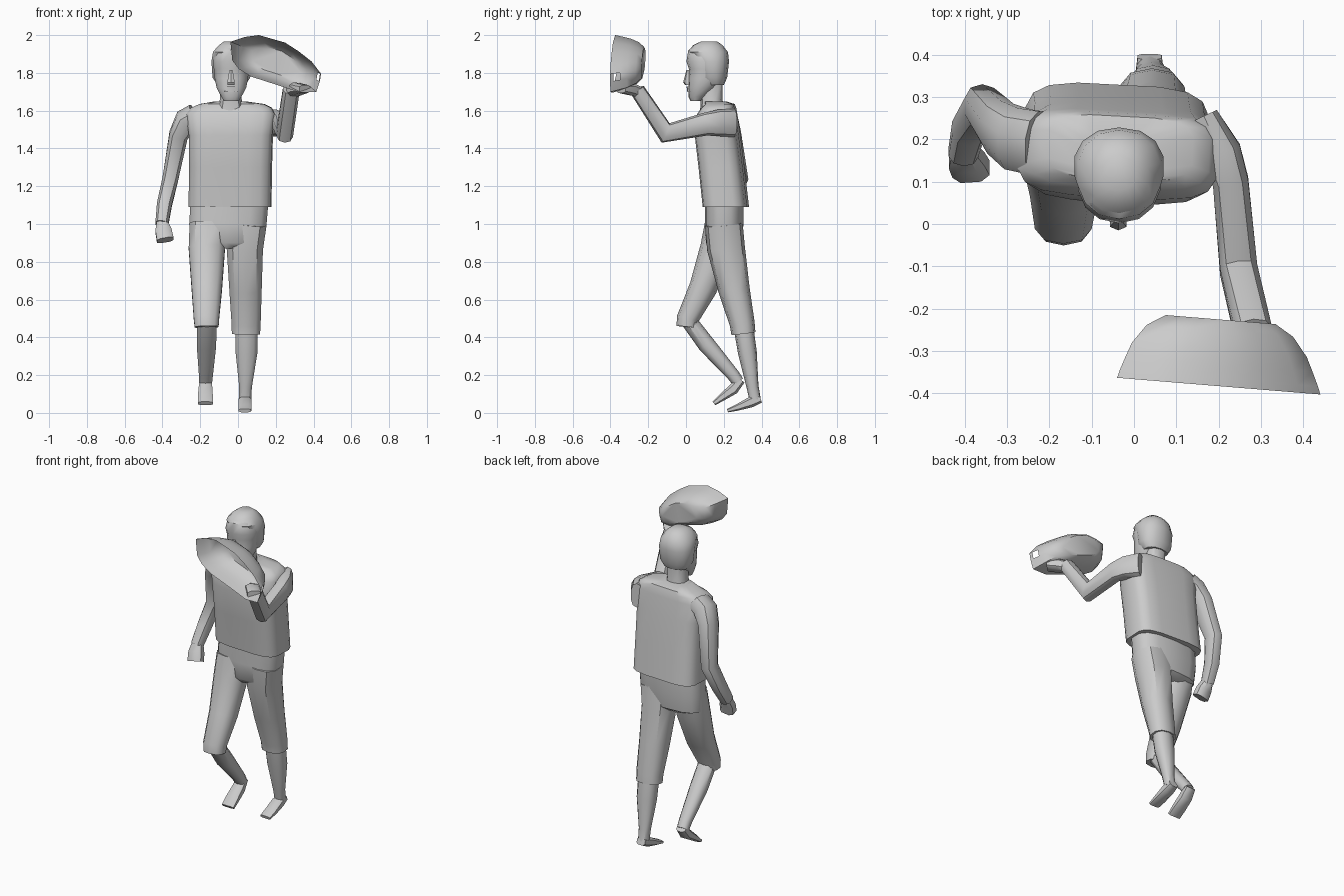
import bpy, bmesh, math
from mathutils import Vector


def finish(bm, name, angle=40, fix=True):
    if fix:
        bmesh.ops.recalc_face_normals(bm, faces=bm.faces)
    me = bpy.data.meshes.new(name)
    bm.to_mesh(me)
    bm.free()
    ob = bpy.data.objects.new(name, me)
    bpy.context.collection.objects.link(ob)
    bpy.ops.object.select_all(action='DESELECT')
    ob.select_set(True)
    bpy.context.view_layer.objects.active = ob
    bpy.ops.object.shade_smooth_by_angle(angle=math.radians(angle))
    return ob


def bridge(bm, rings):
    for r0, r1 in zip(rings, rings[1:]):
        n = len(r0)
        for i in range(n):
            bm.faces.new((r0[i], r0[(i + 1) % n], r1[(i + 1) % n], r1[i]))


def power(v, p):
    return math.copysign(abs(v) ** (2 / p), v)


def tube(name, stations, n=10, p=2.4, flat=False, yaw=0, angle=40):
    """Loft through (x, y, z, half width, half depth); flat keeps the rings horizontal."""
    pts = [Vector(s[:3]) for s in stations]
    bm = bmesh.new()
    rings = []
    for i, s in enumerate(stations):
        a = (pts[i] - pts[max(i - 1, 0)]).normalized()
        b = (pts[min(i + 1, len(pts) - 1)] - pts[i]).normalized()
        t = (a + b).normalized()
        miter = 1 / max(0.6, t.dot(b if b.length else a))
        if flat:
            u, miter = Vector((math.cos(yaw), math.sin(yaw), 0)), 1
            v = Vector((-u.y, u.x, 0))
        else:
            u = Vector((1, 0, 0))
            u = (u - t * t.dot(u)).normalized()
            v = t.cross(u)
        ring = []
        for k in range(n):
            w = 2 * math.pi * (k + 0.5) / n
            ring.append(bm.verts.new(pts[i] + u * s[3] * power(math.cos(w), p)
                                     + v * s[4] * miter * power(math.sin(w), p)))
        rings.append(ring)
    bridge(bm, rings)
    bm.faces.new(rings[0])
    bm.faces.new(rings[-1])
    return finish(bm, name, angle)


def box_rings(rows):
    """Rows of (z, x0, x1, y0, y1) as tube stations."""
    return [((x0 + x1) / 2, (y0 + y1) / 2, z, (x1 - x0) / 2, (y1 - y0) / 2)
            for z, x0, x1, y0, y1 in rows]


# head, hair and neck
tube("head", box_rings([
    (1.65, -0.075, 0.005, 0.025, 0.075), (1.675, -0.09, 0.02, 0.012, 0.11),
    (1.72, -0.115, 0.045, 0.012, 0.16), (1.77, -0.125, 0.055, 0.012, 0.20),
    (1.82, -0.13, 0.06, 0.016, 0.21), (1.86, -0.135, 0.065, 0.002, 0.215),
    (1.92, -0.12, 0.05, 0.012, 0.20), (1.95, -0.09, 0.02, 0.05, 0.17)]),
    n=14, p=2.2, flat=True)
tube("hair", box_rings([
    (1.735, -0.11, 0.04, 0.10, 0.20), (1.775, -0.137, 0.067, 0.065, 0.218),
    (1.86, -0.143, 0.072, 0.045, 0.228), (1.91, -0.135, 0.065, 0.012, 0.222),
    (1.945, -0.105, 0.035, 0.035, 0.195), (1.967, -0.075, 0.005, 0.08, 0.165)]),
    n=14, p=2.2, flat=True)
tube("neck", [(-0.038, 0.14, 1.60, 0.075, 0.065), (-0.038, 0.135, 1.66, 0.06, 0.058),
              (-0.038, 0.13, 1.77, 0.06, 0.065)], flat=True)
tube("nose", [(-0.037, 0.008, 1.735, 0.02, 0.012), (-0.037, 0.004, 1.75, 0.022, 0.019),
              (-0.037, 0.012, 1.815, 0.01, 0.01)], n=6, flat=True)
tube("moustache", [(-0.037, 0.016, 1.70, 0.04, 0.010), (-0.037, 0.014, 1.728, 0.024, 0.012)],
     n=8, flat=True)

# torso
tube("vest", box_rings([
    (1.09, -0.262, 0.177, 0.092, 0.33), (1.30, -0.258, 0.18, 0.07, 0.306),
    (1.47, -0.26, 0.185, 0.05, 0.285), (1.58, -0.275, 0.20, 0.062, 0.268),
    (1.615, -0.25, 0.18, 0.085, 0.262), (1.635, -0.205, 0.14, 0.105, 0.255),
    (1.648, -0.13, 0.05, 0.10, 0.215)]), n=16, p=4, flat=True, yaw=math.radians(-3))

# breeches
tube("breeches_seat", box_rings([
    (1.12, -0.255, 0.165, 0.10, 0.305), (1.0, -0.262, 0.155, 0.102, 0.305),
    (0.90, -0.255, 0.13, 0.105, 0.29), (0.87, -0.17, 0.05, 0.13, 0.25)]),
    n=14, p=2.8, flat=True)
tube("breeches_leg_front", [
    (-0.162, 0.19, 1.0, 0.098, 0.09), (-0.165, 0.165, 0.87, 0.1, 0.09),
    (-0.165, 0.09, 0.66, 0.084, 0.074), (-0.167, 0.01, 0.50, 0.07, 0.058),
    (-0.166, 0.005, 0.455, 0.066, 0.056)])
tube("breeches_leg_rear", [
    (0.05, 0.20, 1.0, 0.105, 0.1), (0.036, 0.212, 0.87, 0.1, 0.1),
    (0.04, 0.255, 0.65, 0.089, 0.083), (0.043, 0.298, 0.47, 0.08, 0.066),
    (0.042, 0.304, 0.42, 0.078, 0.064)])

# shins and feet
tube("shin_front", [(-0.165, 0.02, 0.48, 0.055, 0.042), (-0.167, 0.11, 0.36, 0.053, 0.046),
                    (-0.17, 0.25, 0.20, 0.038, 0.034), (-0.172, 0.275, 0.165, 0.036, 0.032)])
tube("shin_rear", [(0.045, 0.305, 0.45, 0.062, 0.052), (0.045, 0.325, 0.32, 0.06, 0.05),
                   (0.04, 0.352, 0.14, 0.035, 0.032), (0.038, 0.366, 0.07, 0.033, 0.03)])
tube("foot_front", [(-0.172, 0.292, 0.175, 0.032, 0.024), (-0.172, 0.25, 0.125, 0.038, 0.03),
                    (-0.173, 0.19, 0.082, 0.042, 0.021), (-0.173, 0.148, 0.05, 0.042, 0.012)],
     n=8, p=3)
tube("foot_rear", [(0.037, 0.395, 0.075, 0.03, 0.022), (0.037, 0.345, 0.058, 0.036, 0.03),
                   (0.037, 0.27, 0.028, 0.037, 0.018), (0.036, 0.22, 0.012, 0.035, 0.010)],
     n=8, p=3)

# lowered arm and hand
tube("arm_lowered", [
    (-0.225, 0.19, 1.575, 0.06, 0.08), (-0.275, 0.20, 1.545, 0.065, 0.075),
    (-0.315, 0.225, 1.47, 0.052, 0.068), (-0.358, 0.278, 1.24, 0.044, 0.05),
    (-0.39, 0.225, 1.10, 0.041, 0.045), (-0.403, 0.17, 1.0, 0.036, 0.038)])
tube("hand_lowered", [(-0.402, 0.175, 1.01, 0.03, 0.03), (-0.395, 0.15, 0.965, 0.045, 0.034),
                      (-0.385, 0.13, 0.915, 0.047, 0.036)], n=8, p=3)

# raised arm and hand
tube("arm_raised", [
    (0.165, 0.255, 1.535, 0.035, 0.075), (0.205, 0.17, 1.535, 0.05, 0.07),
    (0.228, 0.10, 1.528, 0.044, 0.06), (0.247, -0.108, 1.482, 0.046, 0.046),
    (0.282, -0.258, 1.71, 0.046, 0.04)])
tube("hand_raised", [(0.282, -0.25, 1.70, 0.032, 0.03), (0.31, -0.295, 1.715, 0.045, 0.035),
                     (0.355, -0.345, 1.715, 0.04, 0.022)], n=8, p=3)

# waved cap: open shell with a small strap gap
outline = [(-0.04, 1.965), (0.035, 1.99), (0.11, 2.0), (0.25, 1.96), (0.32, 1.915),
           (0.39, 1.86), (0.44, 1.795), (0.433, 1.755), (0.415, 1.70), (0.33, 1.695),
           (0.195, 1.74), (0.07, 1.78), (0.005, 1.82), (-0.03, 1.865)]
bm = bmesh.new()
rings = []
for f, y in ((1, -0.363), (0.975, -0.345), (0.92, -0.313), (0.86, -0.28),
             (0.72, -0.238), (0.54, -0.215)):
    rings.append([bm.verts.new((0.21 + (x - 0.21) * f, y - 0.082 * f * (x + 0.04),
                                1.862 + (z - 1.862) * f)) for x, z in outline])
bridge(bm, rings)
bm.faces.new(rings[-1])
bmesh.ops.recalc_face_normals(bm, faces=bm.faces)
gap = min(bm.faces, key=lambda q: (q.calc_center_median() - Vector((0.415, -0.36, 1.775))).length)
bmesh.ops.delete(bm, geom=[gap], context='FACES_ONLY')
finish(bm, "waved_cap", 45, fix=False)
